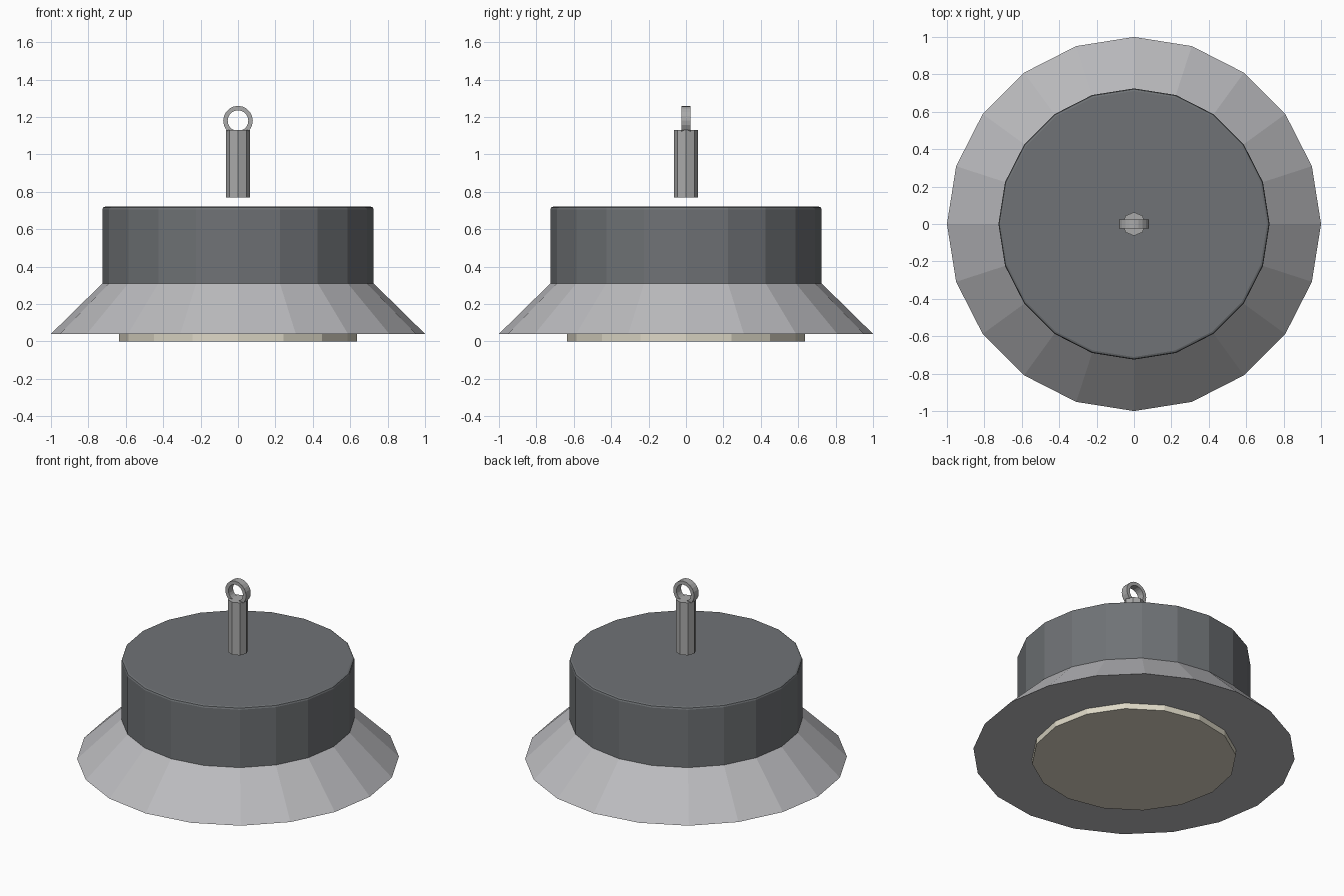
import bpy, bmesh, math

cube = bpy.data.objects.get("Cube")
if cube:
    bpy.data.objects.remove(cube, do_unlink=True)


def material(name, color):
    m = bpy.data.materials.new(name)
    m.use_nodes = True
    m.diffuse_color = (*color, 1)
    m.node_tree.nodes["Principled BSDF"].inputs["Base Color"].default_value = (*color, 1)
    return m


def lathe(name, profile, sides, mat, closed=False):
    """Spin (radius, z) points about z; cap the ends or close the loop."""
    bm = bmesh.new()
    rings = []
    for r, z in profile:
        angles = [math.tau * i / sides for i in range(sides)]
        rings.append([bm.verts.new((r * math.cos(a), r * math.sin(a), z)) for a in angles])
    pairs = list(zip(rings, rings[1:]))
    if closed:
        pairs.append((rings[-1], rings[0]))
    else:
        bm.faces.new(rings[0])
        bm.faces.new(rings[-1])
    for low, high in pairs:
        for i in range(sides):
            j = (i + 1) % sides
            bm.faces.new((low[i], low[j], high[j], high[i]))
    bmesh.ops.recalc_face_normals(bm, faces=bm.faces)
    mesh = bpy.data.meshes.new(name)
    bm.to_mesh(mesh)
    bm.free()
    mesh.materials.append(mat)
    obj = bpy.data.objects.new(name, mesh)
    bpy.context.collection.objects.link(obj)
    return obj


dark = material("dark grey housing", (0.16, 0.17, 0.18))
light = material("light grey metal", (0.5, 0.5, 0.52))
steel = material("steel grey", (0.4, 0.4, 0.4))
cream = material("cream lens", (0.72, 0.68, 0.56))

# Lamp body
lathe("lens", [(0.635, 0), (0.635, 0.06)], 16, cream)
lathe("flared_shade", [(1, 0.04), (0.725, 0.31)], 20, light)
lathe("housing", [(0.725, 0.31), (0.725, 0.706), (0.721, 0.716), (0.711, 0.72)], 20, dark)

# Hanging stem and its eye ring, facing front
lathe("stem", [(0.063, 0.77), (0.063, 1.13)], 8, steel)
ring = lathe("eye_ring", [(0.055, -0.025), (0.079, -0.025), (0.079, 0.025), (0.055, 0.025)],
             20, steel, closed=True)
ring.rotation_euler.x = math.pi / 2
ring.location.z = 1.18
